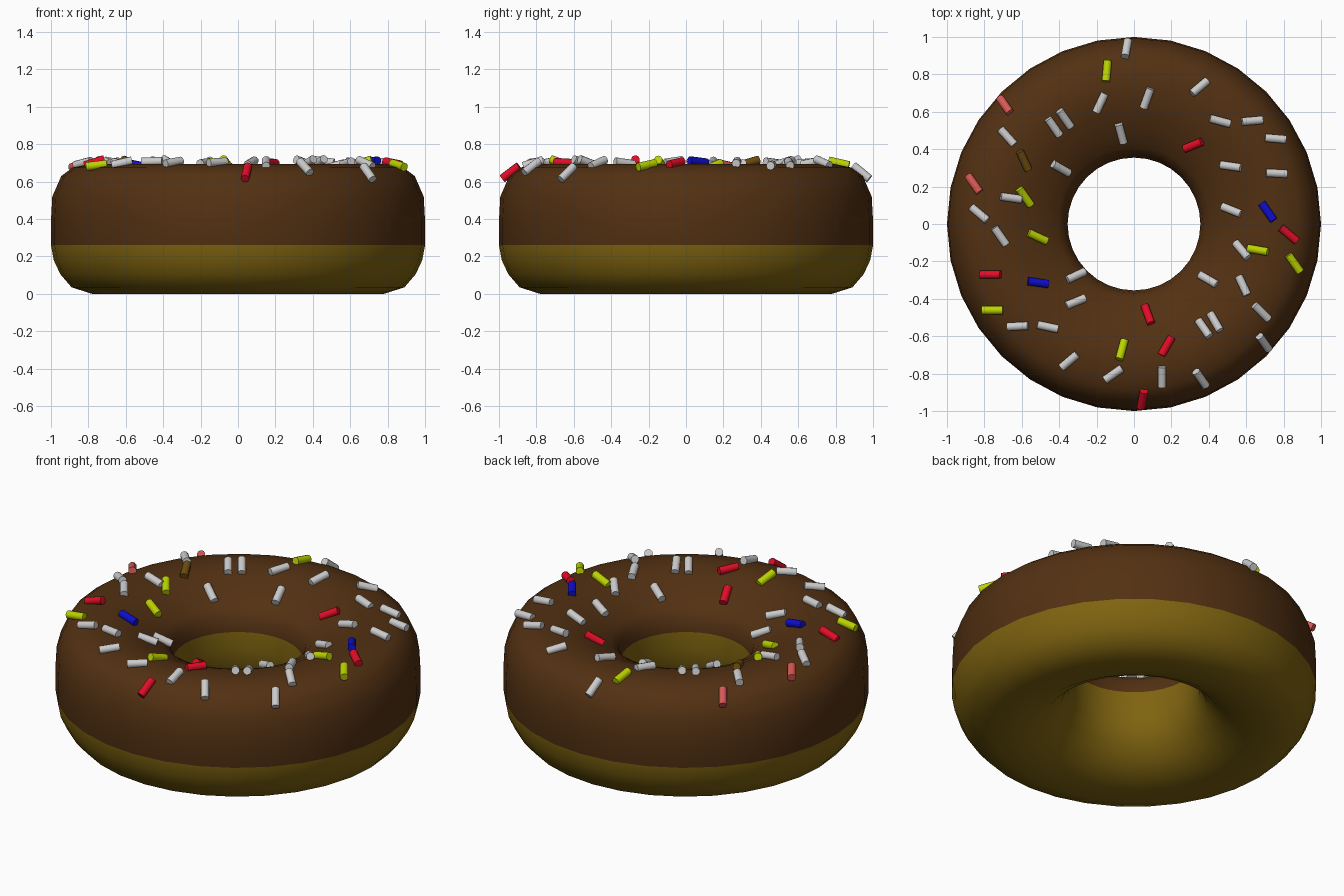
import bpy, bmesh, math, random
from mathutils import Vector, Matrix

if "Cube" in bpy.data.objects:
    bpy.data.objects.remove(bpy.data.objects["Cube"])

random.seed(4)


def material(name, r, g, b):
    m = bpy.data.materials.new(name)
    m.diffuse_color = (r, g, b, 1)
    m.use_nodes = True
    m.node_tree.nodes["Principled BSDF"].inputs["Base Color"].default_value = m.diffuse_color
    return m


dough = material("golden dough", 0.21, 0.125, 0.005)
icing = material("chocolate icing", 0.085, 0.03, 0.006)
grey = material("pale grey", 0.6, 0.6, 0.6)
red = material("red", 0.75, 0.004, 0.02)
blue = material("blue", 0.004, 0.004, 0.6)
lime = material("lime", 0.5, 0.65, 0.0)
pink = material("pink", 0.68, 0.1, 0.09)
brown = material("caramel", 0.16, 0.075, 0.004)

# Ring cross-section (radius, height): icing from outer seam over the top to the inner seam, then dough
icing_pts = [(1.0, 0.26), (1.0, 0.39), (0.993, 0.52), (0.945, 0.63), (0.885, 0.675),
             (0.79, 0.695), (0.70, 0.695), (0.60, 0.67), (0.50, 0.625),
             (0.41, 0.575), (0.37, 0.53), (0.355, 0.45)]
dough_pts = [(0.355, 0.34), (0.36, 0.25), (0.40, 0.16), (0.48, 0.075), (0.58, 0.02),
             (0.68, 0.003), (0.78, 0.0), (0.89, 0.035), (0.95, 0.105), (0.985, 0.18)]
profile = icing_pts + dough_pts
SIDES = 32

# Doughnut ring, coloured by position along the profile
bm = bmesh.new()
rings = []
for i in range(SIDES):
    a = 2 * math.pi * i / SIDES
    rings.append([bm.verts.new((r * math.cos(a), r * math.sin(a), z)) for r, z in profile])
n = len(profile)
for i in range(SIDES):
    p, q = rings[i], rings[(i + 1) % SIDES]
    for j in range(n):
        k = (j + 1) % n
        f = bm.faces.new((p[j], q[j], q[k], p[k]))
        f.smooth = True
        f.material_index = 1 if j < len(icing_pts) - 1 else 0
bmesh.ops.recalc_face_normals(bm, faces=bm.faces)
me = bpy.data.meshes.new("doughnut_ring")
bm.to_mesh(me)
bm.free()
me.materials.append(dough)
me.materials.append(icing)
bpy.context.collection.objects.link(bpy.data.objects.new("doughnut_ring", me))


def surface(r):
    """Height and slope of the icing at radius r."""
    for (r1, z1), (r0, z0) in zip(icing_pts[1:], icing_pts[2:]):
        if r0 <= r <= r1 and r1 > r0:
            s = (z1 - z0) / (r1 - r0)
            return z0 + s * (r - r0), s
    return 0.69, 0.0


def sprinkles(name, mat, spots):
    """One object of small rods lying on the icing: x, y, angle seen from above."""
    bm = bmesh.new()
    for x, y, deg in spots:
        r = math.hypot(x, y)
        z, s = surface(r)
        normal = Vector((-s * x / r, -s * y / r, 1)).normalized()
        a = math.radians(deg)
        d = Vector((math.cos(a), math.sin(a), 0))
        d.z = -(d.x * normal.x + d.y * normal.y) / normal.z + random.uniform(-0.15, 0.15)
        rot = d.to_track_quat('Z', 'Y').to_matrix().to_4x4()
        place = Matrix.Translation(Vector((x, y, z)) + normal * 0.012) @ rot
        bmesh.ops.create_cone(bm, cap_ends=True, segments=10, radius1=0.023,
                              radius2=0.023, depth=0.112, matrix=place)
    me = bpy.data.meshes.new(name)
    bm.to_mesh(me)
    bm.free()
    me.materials.append(mat)
    ob = bpy.data.objects.new(name, me)
    bpy.context.collection.objects.link(ob)
    bpy.ops.object.select_all(action='DESELECT')
    ob.select_set(True)
    bpy.context.view_layer.objects.active = ob
    bpy.ops.object.shade_smooth_by_angle(angle=math.radians(50))


# Sprinkles, grouped by colour
sprinkles("grey_sprinkles", grey, [
    (-.04, .93, 80), (-.18, .65, 65), (.07, .675, 70), (.35, .73, 40), (.46, .55, -15),
    (.63, .55, 5), (.755, .455, -5), (.52, .31, -8), (.76, .27, -3), (.525, .075, -22),
    (.58, -.14, -50), (.585, -.33, -65), (.40, -.30, -30), (.68, -.47, -45),
    (.69, -.63, -55), (.375, -.56, -55), (.435, -.525, -60), (.355, -.82, -55),
    (.15, -.815, 90), (-.11, -.80, 35), (-.345, -.73, 40), (-.46, -.55, -12),
    (-.62, -.545, 3), (-.315, -.42, 22), (-.315, -.28, 25), (-.715, -.065, -55),
    (-.825, .055, -40), (-.66, .14, -8), (-.395, .30, -30), (-.675, .465, -48),
    (-.43, .52, -55), (-.37, .565, -55), (-.07, .49, -75)])
sprinkles("red_sprinkles", red, [
    (.32, .425, 22), (.825, -.055, -40), (.075, -.49, -70), (.175, -.655, 60),
    (.045, -.93, 80), (-.765, -.27, 0)])
sprinkles("blue_sprinkles", blue, [(.715, .065, -55), (-.515, -.315, -8)])
sprinkles("lime_sprinkles", lime, [
    (-.145, .815, 85), (.665, -.14, -10), (.855, -.21, -55), (-.065, -.675, 75),
    (-.755, -.46, 0), (-.52, -.07, -25), (-.585, .145, -55)])
sprinkles("pink_sprinkles", pink, [(-.685, .63, -55), (-.855, .215, -55)])
sprinkles("caramel_sprinkle", brown, [(-.59, .34, -65)])
